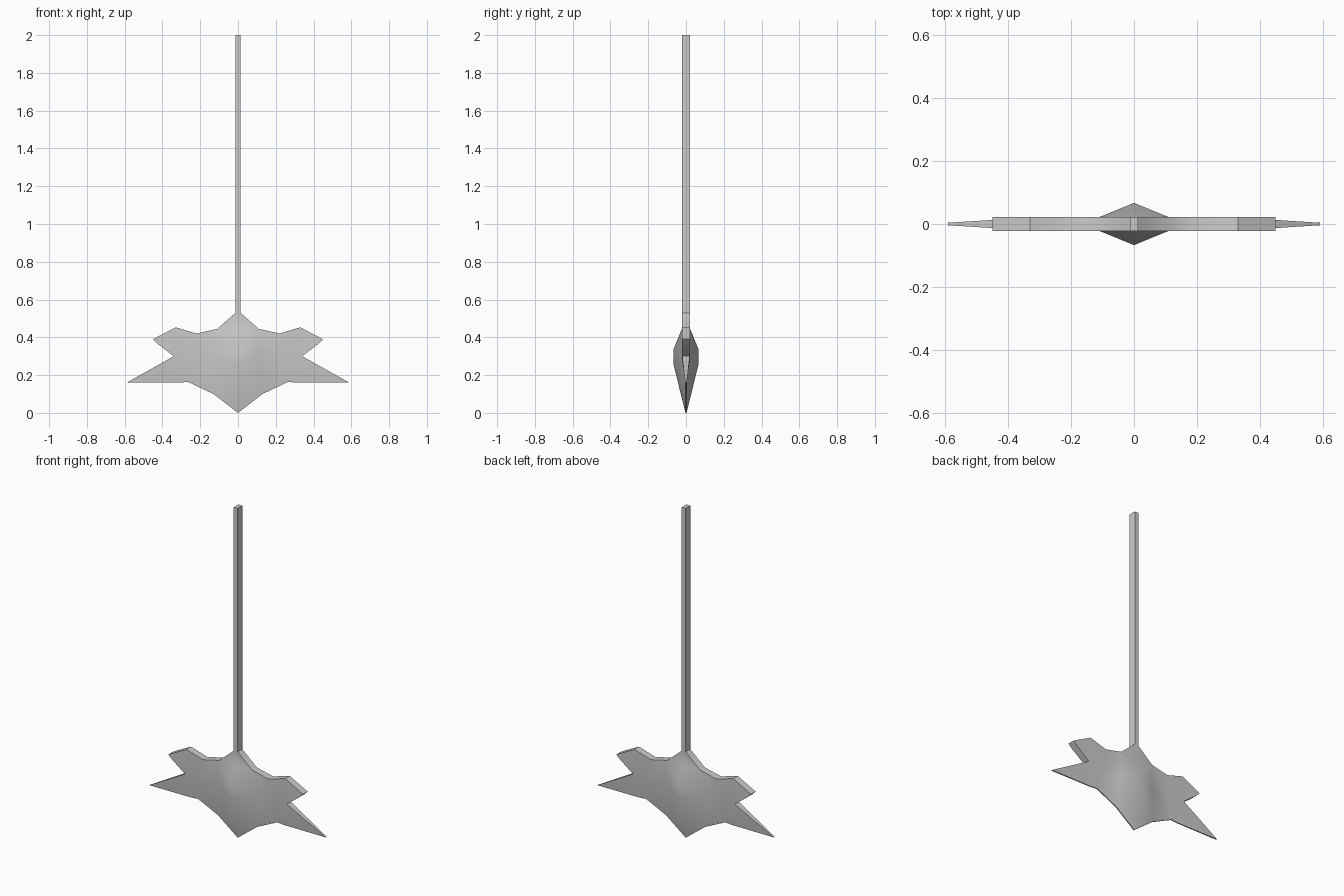
import bpy, bmesh

if "Cube" in bpy.data.objects:
    bpy.data.objects.remove(bpy.data.objects["Cube"])

# Shaft
bpy.ops.mesh.primitive_cube_add(size=1, location=(0, 0, 1.26))
shaft = bpy.context.object
shaft.name = "shaft"
shaft.scale = (0.026, 0.044, 1.48)

# Blade: one quarter (right side, one face) as named points
T, E = 0.022, 0.003
P = {
    "N0": (0, T, .53), "N1": (.013, T, .53),
    "A0": (0, T, .445), "A1": (.11, T, .445), "A2": (.22, T, .42),
    "A3": (.33, T, .453), "A4": (.45, T, .39), "A5": (.427, T, .367),
    "R0": (0, .067, .335), "R1": (0, .067, .26),
    "M1": (.11, T, .30), "M2": (.22, T, .29), "M3": (.34, .02, .30),
    "B4": (.59, .004, .16), "B3": (.31, E, .16), "B2": (.265, E, .164),
    "B1": (.13, E, .10), "B0": (0, E, 0),
}
FACES = ["N0 N1 A1 A0", "A0 A1 R0", "A1 M1 R0", "R0 M1 R1", "R1 M1 B1",
         "R1 B1 B0", "A1 A2 M2 M1", "A2 A3 M3 M2", "A3 A4 A5 M3",
         "M1 M2 B2 B1", "M2 M3 B2", "M3 B3 B2", "M3 B4 B3"]
RIM = "N0 N1 A1 A2 A3 A4 A5 M3 B4 B3 B2 B1 B0".split()

bm = bmesh.new()


def point(key, sx, sy):
    x, y, z = P[key]
    return bm.verts.new((x * sx, y * sy, z))


for sx in (1, -1):
    # Front and back surfaces
    for sy in (1, -1):
        for f in FACES:
            bm.faces.new([point(k, sx, sy) for k in f.split()])
    # Rim joining them
    for a, b in zip(RIM, RIM[1:]):
        bm.faces.new([point(a, sx, 1), point(b, sx, 1),
                      point(b, sx, -1), point(a, sx, -1)])

bmesh.ops.remove_doubles(bm, verts=bm.verts, dist=0.0005)
bmesh.ops.recalc_face_normals(bm, faces=bm.faces)
mesh = bpy.data.meshes.new("blade")
bm.to_mesh(mesh)
bm.free()
blade = bpy.data.objects.new("blade", mesh)
bpy.context.collection.objects.link(blade)

# Soft faces, crisp rim
bpy.ops.object.select_all(action='DESELECT')
blade.select_set(True)
bpy.context.view_layer.objects.active = blade
bpy.ops.object.shade_smooth_by_angle(angle=0.7)
